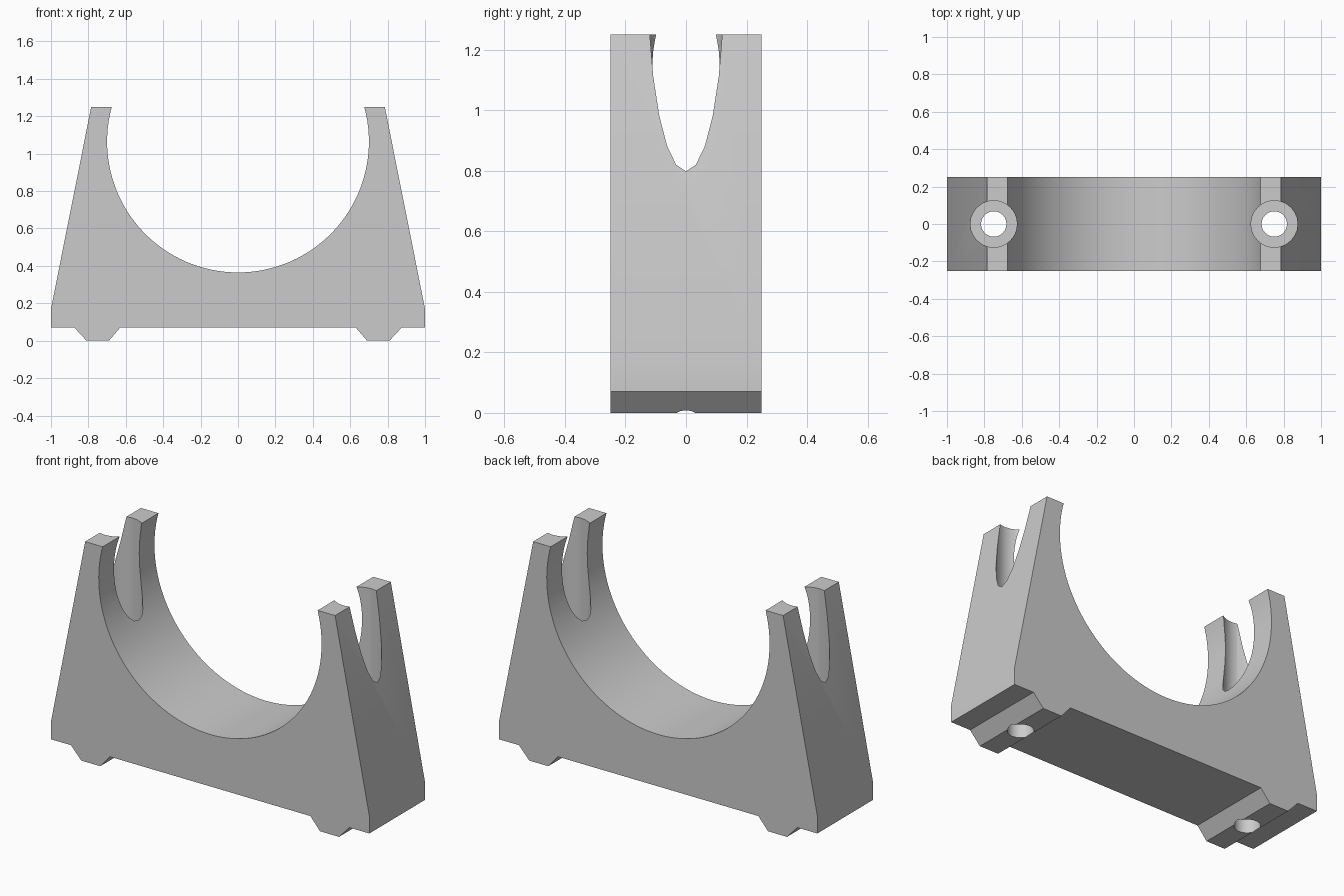
import bpy, bmesh, math

cube = bpy.data.objects.get("Cube")
if cube:
    bpy.data.objects.remove(cube, do_unlink=True)

HALF_DEPTH = 0.25
TOP = 1.25
ARC_R, ARC_Z = 0.70, 1.065
BOLT_X = 0.75

grey = bpy.data.materials.new("light grey plastic")
grey.use_nodes = True
grey.diffuse_color = (0.6, 0.6, 0.6, 1)
grey.node_tree.nodes["Principled BSDF"].inputs["Base Color"].default_value = (0.6, 0.6, 0.6, 1)


def new_object(name, bm):
    bmesh.ops.recalc_face_normals(bm, faces=bm.faces)
    mesh = bpy.data.meshes.new(name)
    bm.to_mesh(mesh)
    bm.free()
    mesh.materials.append(grey)
    obj = bpy.data.objects.new(name, mesh)
    bpy.context.collection.objects.link(obj)
    return obj


# Saddle outline: left flank and foot, mirrored, then the cradle arc
flank = [(0.63, 0.07), (0.69, 0), (0.81, 0), (0.875, 0.07),
         (1, 0.07), (1, 0.17), (0.785, TOP)]
start = math.asin((TOP - ARC_Z) / ARC_R)
sweep = math.pi + 2 * start
STEPS = 72
arc = []
for i in range(STEPS + 1):
    a = start - sweep * i / STEPS
    arc.append((ARC_R * math.cos(a), ARC_Z + ARC_R * math.sin(a)))
outline = flank + arc + [(-x, z) for x, z in reversed(flank)]

bm = bmesh.new()
face = bm.faces.new([bm.verts.new((x, -HALF_DEPTH, z)) for x, z in outline])
extruded = bmesh.ops.extrude_face_region(bm, geom=[face])["geom"]
bmesh.ops.translate(bm, vec=(0, 2 * HALF_DEPTH, 0),
                    verts=[v for v in extruded if isinstance(v, bmesh.types.BMVert)])
saddle = new_object("pipe_saddle", bm)


# Bolt holes with wide head recesses
def cut_cylinder(name, x, radius, bottom, top):
    bm = bmesh.new()
    bmesh.ops.create_cone(bm, cap_ends=True, segments=24, radius1=radius,
                          radius2=radius, depth=top - bottom)
    bmesh.ops.translate(bm, vec=(x, 0, (top + bottom) / 2), verts=bm.verts)
    cutter = new_object(name, bm)
    cutter.hide_render = True
    mod = saddle.modifiers.new(name, "BOOLEAN")
    mod.operation = "DIFFERENCE"
    mod.solver = "EXACT"
    mod.object = cutter
    return cutter


cutters = []
for side, sign in (("left", 1), ("right", -1)):
    cutters.append(cut_cylinder(side + "_head_recess", sign * BOLT_X, 0.125, 0.4, 1.5))
    cutters.append(cut_cylinder(side + "_bolt_hole", sign * BOLT_X, 0.068, -0.2, 0.6))

bpy.ops.object.select_all(action="DESELECT")
saddle.select_set(True)
bpy.context.view_layer.objects.active = saddle
for mod in list(saddle.modifiers):
    bpy.ops.object.modifier_apply(modifier=mod.name)
for cutter in cutters:
    bpy.data.objects.remove(cutter, do_unlink=True)

bpy.ops.object.shade_smooth_by_angle(angle=math.radians(30))
